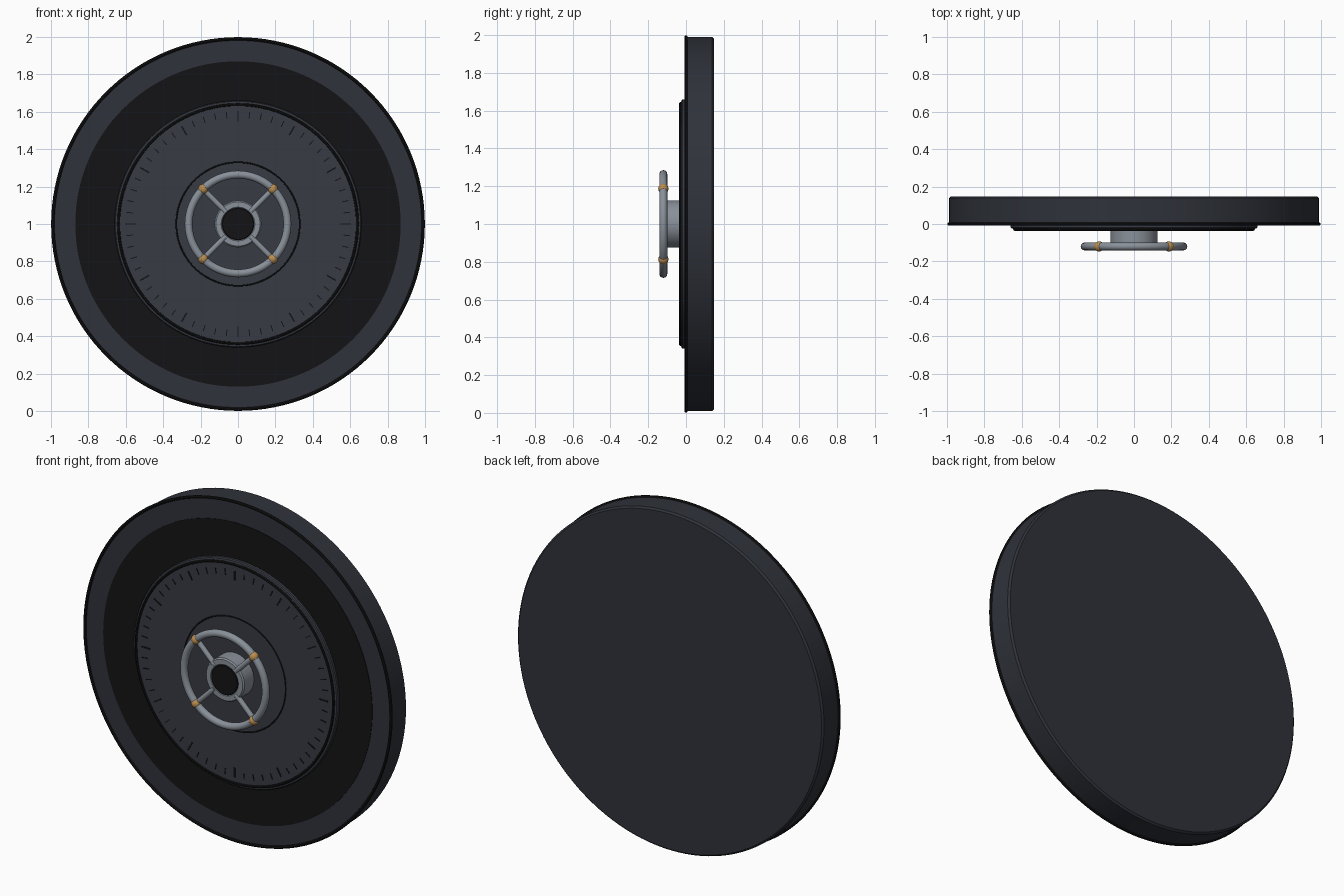
import bpy, bmesh, math
from mathutils import Matrix, Vector

if "Cube" in bpy.data.objects:
    bpy.data.objects.remove(bpy.data.objects["Cube"])


def material(name, rgb):
    m = bpy.data.materials.new(name)
    m.diffuse_color = (*rgb, 1)
    m.use_nodes = True
    m.node_tree.nodes["Principled BSDF"].inputs["Base Color"].default_value = m.diffuse_color
    return m


STEEL = material("dark_steel", (0.028, 0.032, 0.042))
DIAL = material("dial_steel", (0.038, 0.043, 0.056))
BLACK = material("black", (0.007, 0.007, 0.008))
GREY = material("grey_metal", (0.25, 0.28, 0.32))
BRASS = material("brass", (0.5, 0.27, 0.08))
CENTRE = Vector((0, 0, 1))


def finish(name, bm, mat):
    bmesh.ops.recalc_face_normals(bm, faces=bm.faces)
    me = bpy.data.meshes.new(name)
    bm.to_mesh(me)
    bm.free()
    me.materials.append(mat)
    ob = bpy.data.objects.new(name, me)
    bpy.context.collection.objects.link(ob)
    bpy.ops.object.select_all(action='DESELECT')
    ob.select_set(True)
    bpy.context.view_layer.objects.active = ob
    bpy.ops.object.shade_smooth_by_angle(angle=math.radians(30))
    return ob


def lathe(name, profile, mat, steps=96, closed=False):
    """Spin (radius, y) points round the horizontal axis through the centre."""
    bm = bmesh.new()
    vs = [bm.verts.new((r, y, 1)) for r, y in profile]
    edges = [bm.edges.new(p) for p in zip(vs, vs[1:])]
    if closed:
        edges.append(bm.edges.new((vs[-1], vs[0])))
    bmesh.ops.spin(bm, geom=vs + edges, cent=CENTRE, axis=(0, 1, 0),
                   angle=math.tau, steps=steps, use_duplicate=False)
    bmesh.ops.remove_doubles(bm, verts=bm.verts, dist=1e-5)
    return finish(name, bm, mat)


def ring(name, major, minor, y, mat, steps=96, sides=12):
    pts = [(major + minor * math.cos(i * math.tau / sides),
            y + minor * math.sin(i * math.tau / sides)) for i in range(sides)]
    return lathe(name, pts, mat, steps, True)


def polar(r, angle, y):
    return Vector((r * math.sin(angle), y, 1 + r * math.cos(angle)))


# Door slab and its front trim
lathe("door_slab", [(0, 0), (0.985, 0), (0.99, 0.005), (0.99, 0.138),
                    (0.98, 0.148), (0, 0.148)], STEEL, 128)
ring("door_edge_trim", 0.99, 0.009, 0.0, BLACK, 128, 8)
lathe("black_band", [(0.6, 0), (0.6, -0.003), (0.87, -0.003), (0.87, 0)],
      BLACK, 128, True)

# Raised dial
lathe("dial_plate", [(0, 0), (0.66, 0), (0.66, -0.018), (0.655, -0.024),
                     (0.645, -0.026), (0.64, -0.031), (0, -0.031)], DIAL)
ring("dial_groove_ring", 0.638, 0.008, -0.029, BLACK, 96, 8)
ring("inner_dial_ring", 0.33, 0.004, -0.031, BLACK, 96, 8)

# Tick marks, longer every 30 degrees
bm = bmesh.new()
for i in range(60):
    a = i * math.tau / 60
    length, width = (0.055, 0.008) if i % 5 == 0 else (0.035, 0.005)
    m = (Matrix.Translation(polar(0.603 - length / 2, a, -0.031))
         @ Matrix.Rotation(a, 4, 'Y') @ Matrix.Diagonal((width, 0.006, length, 1)))
    bmesh.ops.create_cube(bm, size=1, matrix=m)
finish("tick_marks", bm, BLACK)

# Hub with dark centre
lathe("hub", [(0.0, -0.02), (0.125, -0.02), (0.125, -0.118), (0.118, -0.125),
              (0.09, -0.125), (0.086, -0.12), (0, -0.12)], GREY, 64)
lathe("hub_cap", [(0.086, -0.115), (0.086, -0.124), (0.082, -0.127),
                  (0, -0.127)], BLACK, 64)

# Handwheel: rim, four spokes and brass knobs
ring("handwheel_rim", 0.264, 0.021, -0.12, GREY, 96, 16)
spokes, knobs = bmesh.new(), bmesh.new()
for i in range(4):
    a = math.radians(45 + 90 * i)
    bmesh.ops.create_cone(spokes, cap_ends=True, segments=16, radius1=0.015,
                          radius2=0.015, depth=0.165,
                          matrix=Matrix.Translation(polar(0.18, a, -0.115))
                          @ Matrix.Rotation(a, 4, 'Y'))
    bmesh.ops.create_uvsphere(knobs, u_segments=20, v_segments=12, radius=0.027,
                              matrix=Matrix.Translation(polar(0.264, a, -0.12)))
finish("handwheel_spokes", spokes, GREY)
finish("handwheel_knobs", knobs, BRASS)
